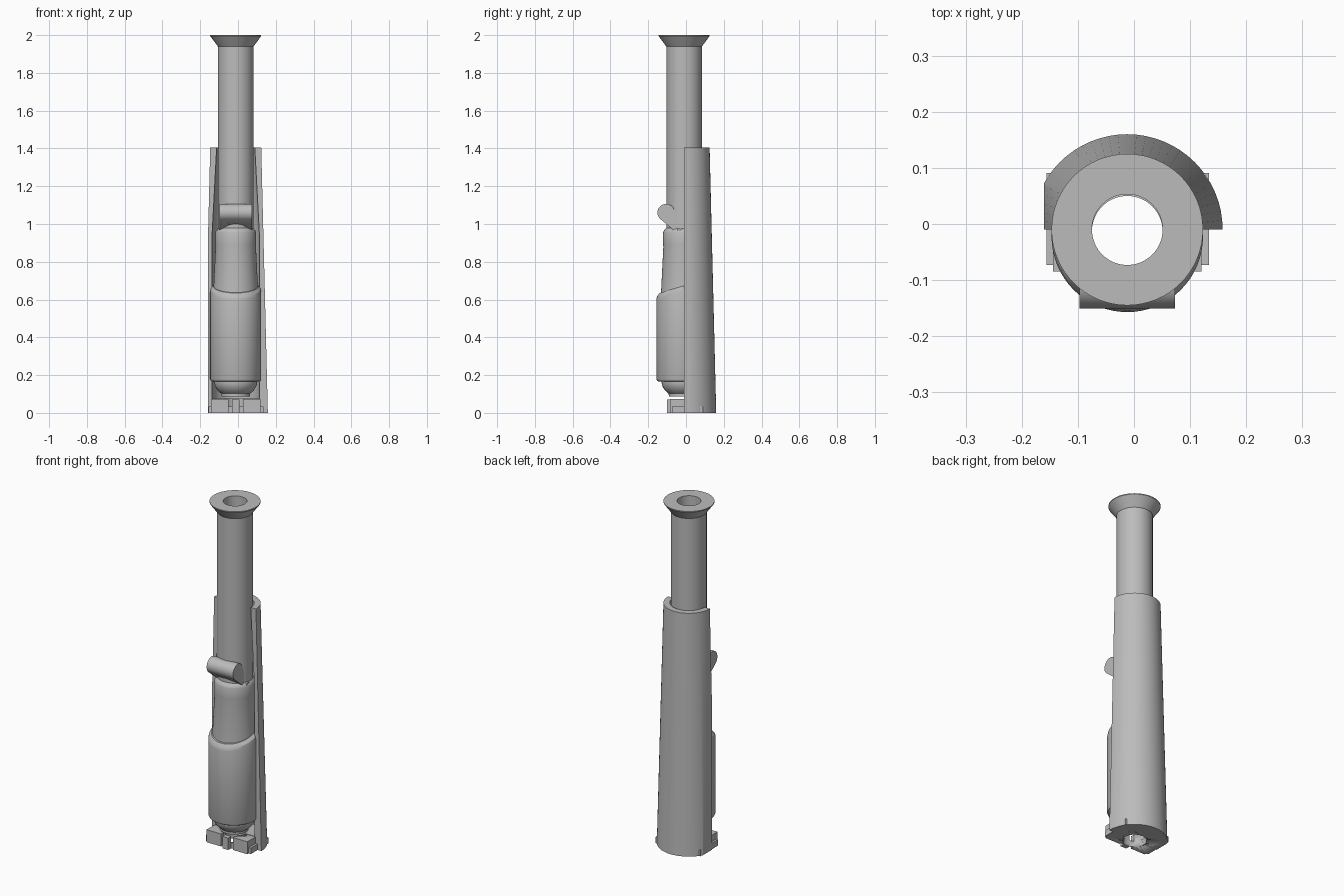
import bpy, bmesh, math
from mathutils import Matrix, Vector

if "Cube" in bpy.data.objects:
    bpy.data.objects.remove(bpy.data.objects["Cube"], do_unlink=True)

CX, CY = -0.012, -0.01      # axis of the bore
BORE = 0.063

grey = bpy.data.materials.new("plain grey")
grey.use_nodes = True
grey.diffuse_color = (0.5, 0.5, 0.5, 1)
grey.node_tree.nodes["Principled BSDF"].inputs["Base Color"].default_value = (0.5, 0.5, 0.5, 1)


def finish(bm, name, angle=28):
    bmesh.ops.recalc_face_normals(bm, faces=bm.faces)
    mesh = bpy.data.meshes.new(name)
    bm.to_mesh(mesh)
    bm.free()
    mesh.materials.append(grey)
    ob = bpy.data.objects.new(name, mesh)
    bpy.context.collection.objects.link(ob)
    bpy.ops.object.select_all(action='DESELECT')
    ob.select_set(True)
    bpy.context.view_layer.objects.active = ob
    bpy.ops.object.shade_smooth_by_angle(angle=math.radians(angle))
    return ob


def lathe(profile, cy=CY, steps=64):
    """Turn a closed (radius, height) outline around a vertical axis."""
    bm = bmesh.new()
    vs = [bm.verts.new((CX + r, cy, z)) for r, z in profile]
    edges = [bm.edges.new((vs[i - 1], vs[i])) for i in range(len(vs))]
    bmesh.ops.spin(bm, geom=vs + edges, cent=(CX, cy, 0), axis=(0, 0, 1),
                   angle=math.tau, steps=steps)
    bmesh.ops.remove_doubles(bm, verts=bm.verts, dist=0.0002)
    return bm


def slice_off(bm, point, normal):
    """Remove everything on the normal side of a plane and cap the cut."""
    geom = bm.verts[:] + bm.edges[:] + bm.faces[:]
    bmesh.ops.bisect_plane(bm, geom=geom, plane_co=point, plane_no=normal,
                           clear_outer=True)
    bmesh.ops.holes_fill(bm, edges=[e for e in bm.edges if e.is_boundary], sides=0)


def box(x0, x1, y0, y1, z0, z1):
    bm = bmesh.new()
    bmesh.ops.create_cube(bm, size=1)
    for v in bm.verts:
        v.co = Vector(((x0, x1)[v.co.x > 0], (y0, y1)[v.co.y > 0], (z0, z1)[v.co.z > 0]))
    return bm


def prism_x(points, x0, x1):
    """Extrude a (y, z) outline along x."""
    bm = bmesh.new()
    face = bm.faces.new([bm.verts.new((x0, y, z)) for y, z in points])
    out = bmesh.ops.extrude_face_region(bm, geom=[face])
    bmesh.ops.translate(bm, vec=(x1 - x0, 0, 0),
                        verts=[g for g in out["geom"] if isinstance(g, bmesh.types.BMVert)])
    return bm


def drill(ob):
    mod = ob.modifiers.new("bore", 'BOOLEAN')
    mod.operation, mod.solver, mod.object = 'DIFFERENCE', 'EXACT', cutter


# Cutter for the through bore
bm = bmesh.new()
bmesh.ops.create_cone(bm, cap_ends=True, segments=64, radius1=BORE, radius2=BORE, depth=3,
                      matrix=Matrix.Translation((CX, CY, 1)))
cutter = finish(bm, "bore_cutter")
cutter.hide_render = True
cutter.hide_viewport = True
cutter.display_type = 'WIRE'

# Barrel with flared muzzle
finish(lathe([(BORE, 0.2), (0.0945, 0.2), (0.0945, 1.94), (0.135, 1.995),
              (0.135, 2.0), (BORE, 2.0)]), "barrel")

# Tapered half shell behind the barrel, with a floor and one flattened flank
bm = lathe([(BORE, 0), (0.17, 0), (0.135, 1.405), (0.101, 1.405),
            (0.125, 0.95), (0.125, 0.075), (BORE, 0.075)])
slice_off(bm, (0, CY, 0), (0, -1, 0))
slice_off(bm, (-0.16, 0, 0), (-1, 0, 0))
finish(bm, "back_shell")

# Neck with a domed collar
finish(lathe([(0.08, 0.5), (0.125, 0.5), (0.119, 0.64), (0.107, 0.88), (0.108, 0.89),
              (0.108, 0.955), (0.104, 0.965), (0.09, 0.98), (0.078, 0.99), (BORE, 0.995),
              (BORE, 0.9)], cy=-0.013), "neck")

# Canister with a sloping shoulder
bm = lathe([(0.075, 0.165), (0.122, 0.165), (0.131, 0.17), (0.135, 0.18), (0.135, 0.64),
            (0.132, 0.655), (0.118, 0.67), (0.075, 0.67)], cy=-0.022)
for v in bm.verts:
    if v.co.z > 0.5:
        v.co.z += 0.3 * (v.co.y + 0.022)
finish(bm, "canister")

# Rounded bowl under the canister
arc = [(0.113 * math.cos(a), 0.165 - 0.085 * math.sin(a))
       for a in (math.radians(6 * i) for i in range(9))]
finish(lathe([(0.075, 0.18), (0.113, 0.18)] + arc + [(0.075, 0.088)], cy=-0.016), "bowl")

# Teardrop latch
nose = [(-0.105 + 0.046 * math.cos(a), 1.06 + 0.046 * math.sin(a))
        for a in (math.radians(35 + 10 * i) for i in range(20))]
latch = finish(prism_x(nose + [(-0.05, 0.955), (-0.03, 0.95), (-0.018, 0.962)],
                       -0.097, 0.073), "latch")
drill(latch)

# Latch hinge pin
bm = bmesh.new()
turn_x = Matrix.Rotation(math.pi / 2, 4, 'Y')
bmesh.ops.create_cone(bm, cap_ends=True, segments=20, radius1=0.012, radius2=0.012, depth=0.2,
                      matrix=Matrix.Translation((CX, -0.033, 0.965)) @ turn_x)
drill(finish(bm, "hinge_pin"))

# Base block poking through the shell
drill(finish(box(-0.156, 0.134, -0.073, 0.091, 0, 0.035), "base_block"))

# Stepped round feet either side of a central rib
turn_y = Matrix.Rotation(math.pi / 2, 4, 'X')
for side, sx in (("right", -1), ("left", 1)):
    x = CX + sx * 0.085
    finish(box(x - 0.047, x + 0.047, -0.085, CY, 0, 0.073), side + "_foot_block")
    bm = bmesh.new()
    for radius, front in ((0.052, -0.1), (0.045, -0.115)):
        bmesh.ops.create_cone(bm, cap_ends=True, segments=40, radius1=radius, radius2=radius,
                              depth=-0.05 - front,
                              matrix=Matrix.Translation((x, (front - 0.05) / 2, 0.02)) @ turn_y)
    slice_off(bm, (0, 0, 0), (0, 0, -1))
    drill(finish(bm, side + "_foot"))
    drill(bpy.data.objects[side + "_foot_block"])
finish(box(-0.031, 0.007, -0.1, -0.073, 0, 0.07), "center_rib")
